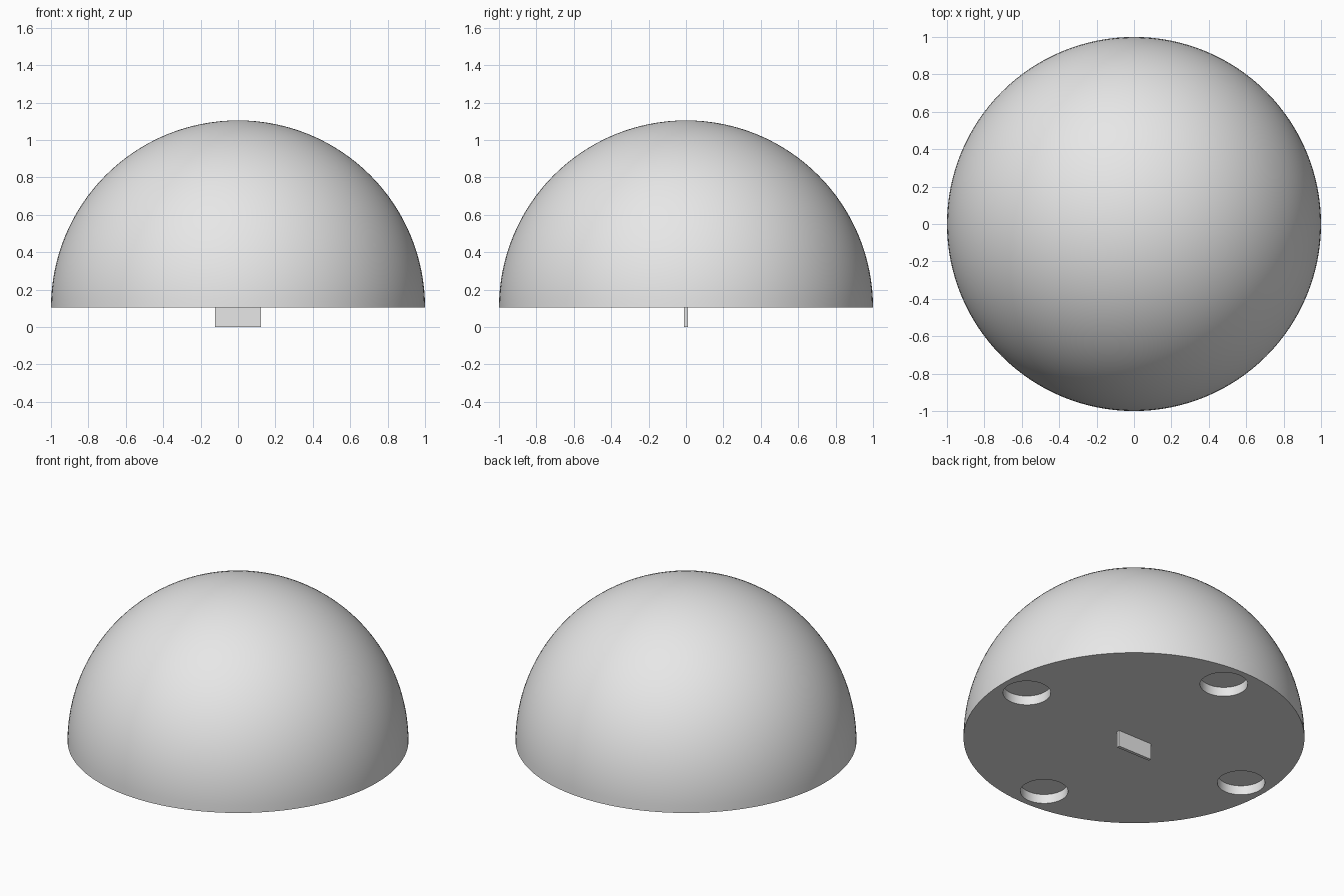
import bpy, bmesh
from math import sin, cos, pi, radians
from mathutils import Matrix, Vector

if "Cube" in bpy.data.objects:
    bpy.data.objects.remove(bpy.data.objects["Cube"], do_unlink=True)

BASE = 0.105          # height of the flat underside
RADIUS = 1.0
RINGS, SIDES = 32, 128
HOLE_RADIUS, HOLE_DEPTH, HOLE_OFFSET = 0.14, 0.06, 0.82

grey = bpy.data.materials.new("light_grey")
grey.use_nodes = True
colour = (0.8, 0.8, 0.8, 1)
grey.diffuse_color = colour
grey.node_tree.nodes["Principled BSDF"].inputs["Base Color"].default_value = colour


def make_object(name, bm):
    bmesh.ops.recalc_face_normals(bm, faces=bm.faces)
    mesh = bpy.data.meshes.new(name)
    bm.to_mesh(mesh)
    bm.free()
    mesh.materials.append(grey)
    obj = bpy.data.objects.new(name, mesh)
    bpy.context.collection.objects.link(obj)
    return obj


def select_only(obj):
    bpy.ops.object.select_all(action='DESELECT')
    obj.select_set(True)
    bpy.context.view_layer.objects.active = obj


# Solid half sphere: quarter-circle profile spun round z, closed underneath
bm = bmesh.new()
arc = [bm.verts.new((RADIUS * cos(t), 0, BASE + RADIUS * sin(t)))
       for t in (pi / 2 * i / RINGS for i in range(RINGS + 1))]
edges = [bm.edges.new(pair) for pair in zip(arc, arc[1:])]
bmesh.ops.spin(bm, geom=arc + edges, cent=(0, 0, 0), axis=(0, 0, 1),
               angle=2 * pi, steps=SIDES)
bmesh.ops.remove_doubles(bm, verts=bm.verts, dist=0.0005)
rim = [e for e in bm.edges if e.is_boundary]
bmesh.ops.contextual_create(bm, geom=rim)
dome = make_object("dome", bm)

# Four round recesses cut into the underside
bm = bmesh.new()
for i in range(4):
    spot = Matrix.Rotation(i * pi / 2, 4, 'Z') @ Vector((HOLE_OFFSET, 0, BASE))
    bmesh.ops.create_cone(bm, cap_ends=True, segments=48, radius1=HOLE_RADIUS,
                          radius2=HOLE_RADIUS, depth=2 * HOLE_DEPTH,
                          matrix=Matrix.Translation(spot))
cutter = make_object("recess_cutter", bm)
cutter.hide_render = True

cut = dome.modifiers.new("recesses", 'BOOLEAN')
cut.operation = 'DIFFERENCE'
cut.solver = 'EXACT'
cut.object = cutter
select_only(dome)
bpy.ops.object.modifier_apply(modifier=cut.name)
bpy.data.objects.remove(cutter, do_unlink=True)
bpy.ops.object.shade_smooth_by_angle(angle=radians(30))

# Thin tab standing out below the middle of the underside
bm = bmesh.new()
bmesh.ops.create_cube(bm, size=1, matrix=Matrix.Translation((0, 0, BASE / 2))
                      @ Matrix.Diagonal((0.245, 0.02, BASE, 1)))
make_object("bottom_tab", bm)
